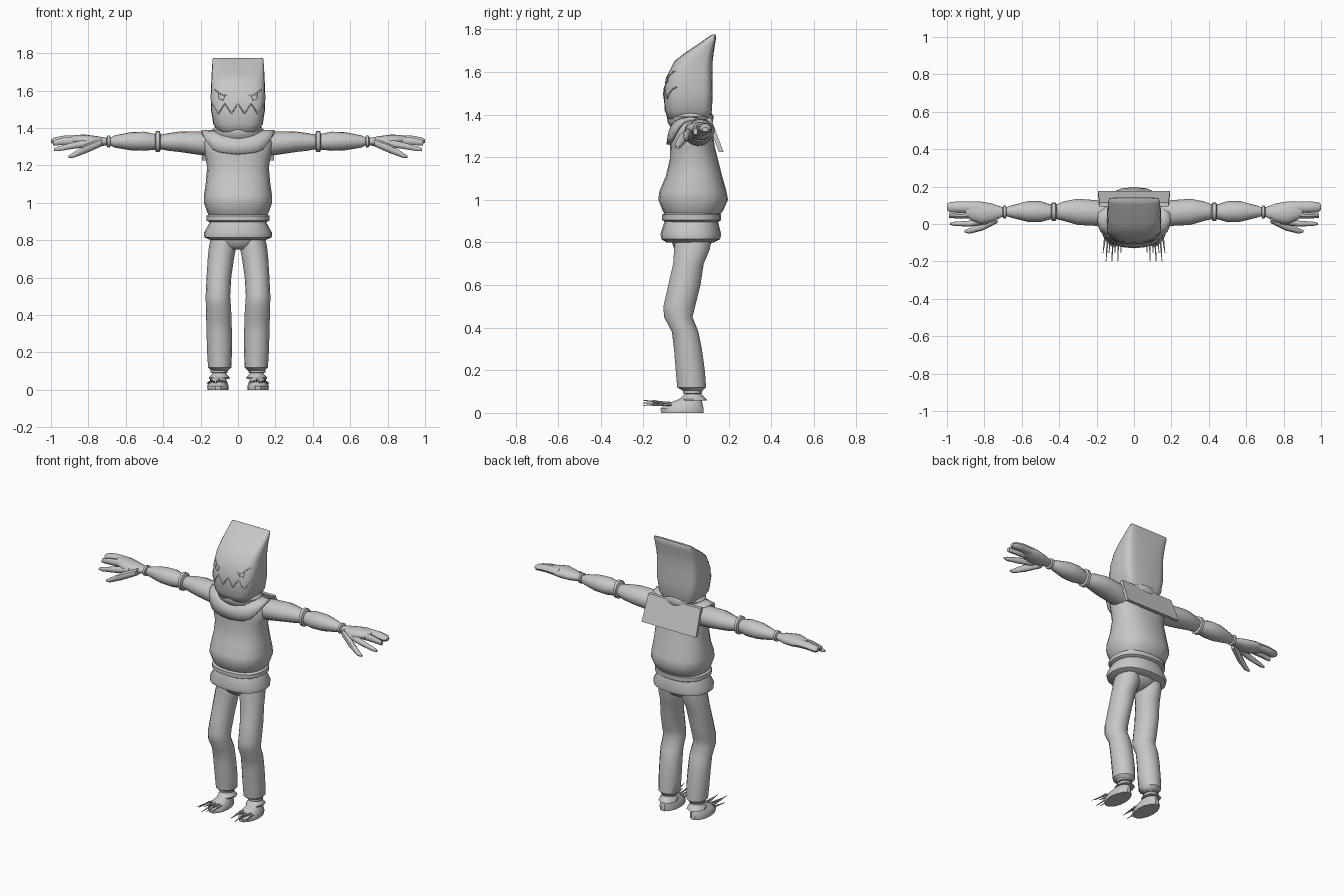
import bpy, bmesh, math
from mathutils import Vector
from mathutils.bvhtree import BVHTree

if "Cube" in bpy.data.objects:
    bpy.data.objects.remove(bpy.data.objects["Cube"])

grey = bpy.data.materials.new("plain grey")
grey.use_nodes = True
grey.diffuse_color = (0.57, 0.57, 0.57, 1)
grey.node_tree.nodes["Principled BSDF"].inputs["Base Color"].default_value = (0.57, 0.57, 0.57, 1)
parts = []
SIDES = (("left", 1), ("right", -1))


def finish(bm, name):
    bmesh.ops.recalc_face_normals(bm, faces=bm.faces)
    mesh = bpy.data.meshes.new(name)
    bm.to_mesh(mesh)
    bm.free()
    mesh.materials.append(grey)
    obj = bpy.data.objects.new(name, mesh)
    bpy.context.collection.objects.link(obj)
    parts.append(obj)
    return obj


def bend(value, power):
    return math.copysign(abs(value) ** power, value)


def loft(name, rings, axis="z", n=16, side=1, low=1.0, high=1.0):
    """Skin rings (t, a0, a1, b0, b1); low and high square off each half in b."""
    bm = bmesh.new()
    loops = []
    for t, a0, a1, b0, b1 in rings:
        loop = []
        for i in range(n):
            ang = math.tau * i / n
            c, s = math.cos(ang), math.sin(ang)
            p = low if s < 0 else high
            a = (a0 + a1) / 2 + (a1 - a0) / 2 * bend(c, p)
            b = (b0 + b1) / 2 + (b1 - b0) / 2 * bend(s, p)
            x, y, z = (a, b, t) if axis == "z" else (t, a, b)
            loop.append(bm.verts.new((x * side, y, z)))
        loops.append(loop)
    for l0, l1 in zip(loops, loops[1:]):
        for i in range(n):
            j = (i + 1) % n
            bm.faces.new((l0[i], l0[j], l1[j], l1[i]))
    bm.faces.new(loops[0])
    bm.faces.new(loops[-1])
    return finish(bm, name)


def body(name, rows, **kw):
    """Symmetric upright part from rows of (z, half width, front y, back y)."""
    return loft(name, [(z, -w, w, f, b) for z, w, f, b in rows], **kw)


def spike(name, start, end, radius):
    start, end = Vector(start), Vector(end)
    bm = bmesh.new()
    bmesh.ops.create_cone(bm, cap_ends=True, segments=6, radius1=radius,
                          radius2=radius * 0.25, depth=(end - start).length)
    bm.transform((end - start).to_track_quat("Z", "Y").to_matrix().to_4x4())
    bmesh.ops.translate(bm, verts=bm.verts, vec=(start + end) / 2)
    return finish(bm, name)


# Head with a wedge-shaped hood swept back to a straight ridge
head = body("hooded_head", [
    (1.36, .06, -.05, .07), (1.38, .105, -.085, .11), (1.42, .132, -.1, .122),
    (1.5, .145, -.105, .125), (1.57, .146, -.095, .125), (1.65, .143, -.055, .125),
    (1.69, .141, -.005, .13), (1.74, .138, .07, .138), (1.765, .136, .105, .142),
    (1.775, .132, .122, .138)], n=24, low=.62, high=.4)
body("neck_roll", [(1.34, .11, -.07, .11), (1.36, .135, -.085, .125),
                   (1.39, .138, -.09, .13), (1.41, .12, -.08, .12)], n=20)

# Torso, belt and flared hem
body("torso", [
    (.92, .145, -.09, .15), (.95, .165, -.11, .175), (1.0, .182, -.13, .197),
    (1.04, .182, -.125, .19), (1.11, .172, -.095, .17), (1.19, .165, -.076, .15),
    (1.25, .175, -.075, .135), (1.32, .19, -.07, .125), (1.37, .165, -.05, .11),
    (1.39, .1, -.03, .09)], n=20, low=.85, high=.85)
body("belt", [(.895, .15, -.095, .15), (.905, .168, -.112, .165),
              (.93, .168, -.112, .165), (.943, .15, -.095, .15)], n=20, low=.85, high=.85)
body("tunic_hem", [(.8, .145, -.09, .13), (.815, .18, -.115, .16), (.84, .182, -.12, .165),
                   (.9, .148, -.1, .15)], n=20, low=.85, high=.85)

# Draped collar: a ring that rides over the shoulders and dips in front
bm = bmesh.new()
N = 28
bands = []
for rx, front, back, drop in ((.115, -.065, .11, 0), (.165, -.085, .125, .5), (.195, -.092, .135, 1)):
    band = []
    for i in range(N):
        ang = math.tau * i / N
        s = math.sin(ang)
        y = (front + back) / 2 + (back - front) / 2 * bend(s, .75)
        z = 1.36 + .03 * abs(math.cos(ang)) - drop * (.1 if s < 0 else .06) * min(1, abs(s) * 1.2) ** 1.5
        band.append(bm.verts.new((rx * bend(math.cos(ang), .75), y, z)))
    bands.append(band)
for b0, b1 in zip(bands, bands[1:]):
    for i in range(N):
        j = (i + 1) % N
        bm.faces.new((b0[i], b0[j], b1[j], b1[i]))
collar = finish(bm, "collar")
thick = collar.modifiers.new("thickness", "SOLIDIFY")
thick.thickness = .018

# Square flap hanging from the back of the collar
bm = bmesh.new()
bmesh.ops.create_cube(bm, size=1)
for v in bm.verts:
    top = v.co.z > 0
    v.co = (v.co.x * (.37 if top else .385),
            (.105 if top else .165) + v.co.y * .022, 1.385 if top else 1.225)
finish(bm, "collar_back_flap")

# Hips
body("hips", [(.75, .04, -.03, .06), (.77, .1, -.055, .1), (.81, .15, -.07, .13),
              (.86, .14, -.07, .13)])

for label, side in SIDES:
    # Sleeves, elbow and wrist bands
    loft(label + "_upper_arm", [
        (.13, -.01, .12, 1.25, 1.37), (.2, -.01, .127, 1.255, 1.38), (.3, -.005, .135, 1.27, 1.382),
        (.37, .015, .122, 1.278, 1.373), (.43, .03, .1, 1.29, 1.36)], axis="x", side=side)
    loft(label + "_elbow_band", [
        (.412, .03, .1, 1.285, 1.365), (.42, .015, .115, 1.272, 1.384),
        (.438, .015, .115, 1.272, 1.384), (.446, .03, .1, 1.285, 1.365)], axis="x", side=side)
    loft(label + "_forearm", [
        (.43, .03, .1, 1.285, 1.365), (.5, .01, .122, 1.278, 1.38), (.57, .012, .122, 1.28, 1.378),
        (.66, .035, .098, 1.295, 1.36), (.69, .045, .085, 1.31, 1.345)], axis="x", side=side)
    loft(label + "_wrist_band", [
        (.68, .045, .085, 1.31, 1.345), (.685, .03, .098, 1.295, 1.36),
        (.698, .03, .098, 1.295, 1.36), (.705, .045, .085, 1.31, 1.345)], axis="x", side=side)

    # Hand with long tapering fingers
    loft(label + "_palm", [
        (.69, .045, .085, 1.308, 1.345), (.76, .01, .11, 1.3, 1.357), (.82, 0, .12, 1.3, 1.365),
        (.87, .02, .12, 1.31, 1.362), (.9, .04, .11, 1.32, 1.355)], axis="x", side=side)
    digits = {
        "outer_finger": [(.83, .06, .118, 1.31, 1.362), (.93, .06, .12, 1.315, 1.36),
                         (.985, .062, .118, 1.312, 1.35), (1.0, .075, .105, 1.32, 1.34)],
        "middle_finger": [(.83, .03, .075, 1.305, 1.36), (.93, .028, .062, 1.308, 1.35),
                          (.99, .033, .055, 1.305, 1.335)],
        "inner_finger": [(.78, 0, .045, 1.3, 1.345), (.88, -.014, .018, 1.288, 1.325),
                         (.96, -.01, .012, 1.275, 1.302), (.985, -.004, .006, 1.278, 1.292)],
        "thumb": [(.73, .005, .055, 1.3, 1.345), (.81, -.035, .008, 1.265, 1.315),
                  (.88, -.052, -.022, 1.24, 1.27), (.905, -.045, -.032, 1.24, 1.253)]}
    for digit, rings in digits.items():
        loft(f"{label}_{digit}", rings, axis="x", n=10, side=side)

    # Trouser leg, bent at the knee
    loft(label + "_leg", [
        (.1, .055, .14, -.01, .075), (.12, .036, .16, -.043, .096), (.2, .032, .165, -.05, .09),
        (.3, .033, .168, -.058, .076), (.38, .034, .17, -.068, .06), (.45, .038, .172, -.105, .032),
        (.5, .042, .173, -.108, .045), (.6, .036, .168, -.085, .07), (.7, .022, .162, -.062, .085),
        (.77, .008, .155, -.058, .115), (.83, .02, .14, -.05, .12)], n=14, side=side)

    # Ankle, cuffs and foot
    loft(label + "_ankle", [(.04, .065, .14, -.01, .07), (.08, .068, .132, 0, .065),
                            (.13, .07, .13, 0, .065)], n=12, side=side)
    loft(label + "_ankle_band", [(.088, .07, .13, 0, .065), (.092, .055, .146, -.015, .075),
                                 (.106, .055, .146, -.015, .075), (.112, .07, .13, 0, .065)],
         n=12, side=side)
    loft(label + "_ankle_frill", [(.058, .045, .155, -.025, .1), (.066, .045, .155, -.028, .095),
                                  (.09, .066, .134, -.005, .07)], n=8, side=side)
    loft(label + "_foot", [(0, .052, .162, -.12, .085), (.02, .05, .165, -.122, .085),
                           (.042, .058, .155, -.1, .08), (.058, .064, .142, -.05, .076),
                           (.075, .07, .135, -.012, .07)], n=14, side=side)
    for k in range(7):
        x = .07 + .014 * k
        tip = (side * (x + .002 * k), -.155 - .045 * (k % 2), .035 + .012 * (k % 3))
        spike(f"{label}_toe_claw_{k}", (side * x, -.07, .04 + .005 * (k % 2)), tip, .007)

# Stitched face lines laid on the front of the head
tree = BVHTree.FromPolygons([v.co for v in head.data.vertices],
                            [p.vertices[:] for p in head.data.polygons])


def face_line(name, points, radius=.0035):
    curve = bpy.data.curves.new(name, "CURVE")
    curve.dimensions = "3D"
    curve.bevel_depth = radius
    curve.bevel_resolution = 0
    path = []
    for (x0, z0), (x1, z1) in zip(points, points[1:]):
        for k in range(6):
            x, z = x0 + (x1 - x0) * k / 5, z0 + (z1 - z0) * k / 5
            hit = tree.ray_cast(Vector((x, -1, z)), Vector((0, 1, 0)))[0]
            if hit and (k or not path):
                path.append(hit)
    spline = curve.splines.new("POLY")
    spline.points.add(len(path) - 1)
    for point, co in zip(spline.points, path):
        point.co = (*co, 1)
    curve.materials.append(grey)
    bpy.context.collection.objects.link(bpy.data.objects.new(name, curve))


face_line("zigzag_mouth", [(-.14 + .035 * i, 1.475 if i % 2 else 1.53) for i in range(9)])
for label, side in SIDES:
    face_line(label + "_brow", [(side * .125, 1.605), (side * .09, 1.578), (side * .06, 1.572)])
    face_line(label + "_eye", [(side * .1, 1.585), (side * .1, 1.555), (side * .08, 1.55),
                               (side * .07, 1.574)], .003)

# Smooth shading with crisp creases
bpy.ops.object.select_all(action="DESELECT")
for obj in parts:
    obj.select_set(True)
bpy.context.view_layer.objects.active = parts[0]
bpy.ops.object.shade_smooth_by_angle(angle=math.radians(40))
